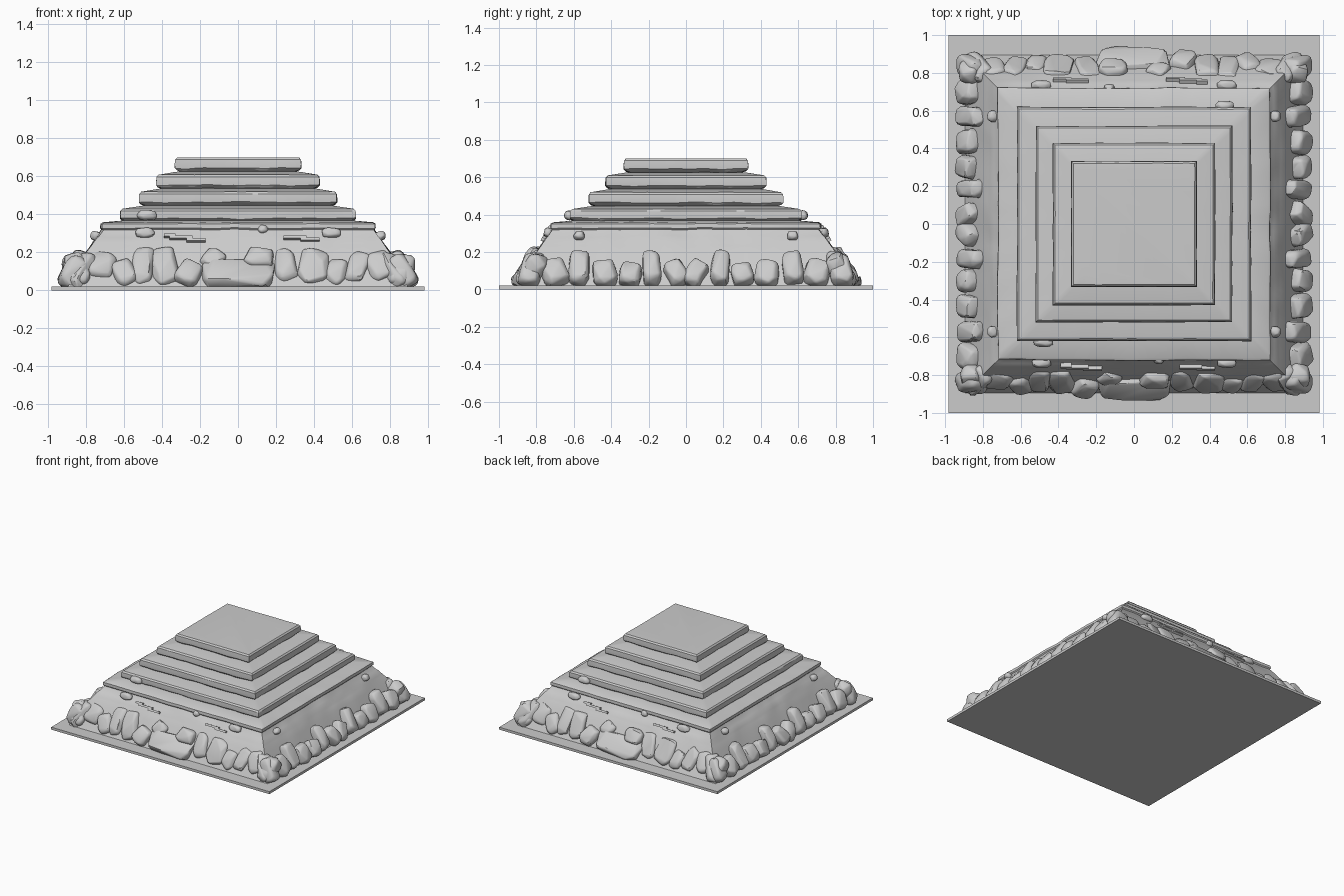
import bpy, bmesh, random
from math import pi, radians, cos, sin, atan2
from mathutils import Vector, Matrix, noise

if "Cube" in bpy.data.objects:
    bpy.data.objects.remove(bpy.data.objects["Cube"])

random.seed(7)
SEG = 40  # segments per side of the square rings


def new_object(name, bm):
    bmesh.ops.recalc_face_normals(bm, faces=bm.faces)
    me = bpy.data.meshes.new(name)
    bm.to_mesh(me)
    bm.free()
    ob = bpy.data.objects.new(name, me)
    bpy.context.collection.objects.link(ob)
    return ob


def square_ring(bm, h, z, wear, zwear):
    """One worn square outline of half width h."""
    ring = []
    for s in range(4):
        rot = Matrix.Rotation(s * pi / 2, 3, 'Z')
        for i in range(SEG):
            t = -1 + 2 * i / SEG
            p = rot @ Vector((t * h, -h, z))
            n = noise.noise(Vector((p.x * 4, p.y * 4, z * 5)))
            n2 = noise.noise(Vector((p.x * 9 + 5, p.y * 9, z * 9)))
            k = 1 + (n * .7 + n2 * .3) * wear / h
            ring.append(bm.verts.new((p.x * k, p.y * k, z + n2 * zwear)))
    return ring


def loft(name, profile):
    """Square loft through (half width, z, wear, height wear) rows."""
    bm = bmesh.new()
    rings = [square_ring(bm, *row) for row in profile]
    n = len(rings[0])
    for a, b in zip(rings, rings[1:]):
        for i in range(n):
            j = (i + 1) % n
            bm.faces.new((a[i], a[j], b[j], b[i]))
    bm.faces.new(rings[0][::-1])
    bm.faces.new(rings[-1])
    return new_object(name, bm)


def add_stone(bm, mat, size, power=.5, count=22):
    """Rough boulder: hull of jittered points on a rounded box, bevelled."""
    part = bmesh.new()
    for i in range(count):
        a = i * 2.39996 + random.uniform(-.25, .25)
        w = 1 - 2 * (i + .5) / count
        r = (1 - w * w) ** .5
        d = Vector((r * cos(a), w, r * sin(a)))
        p = Vector([(abs(c) ** power) * (1 if c > 0 else -1) * s / 2 * random.uniform(.88, 1.04)
                    for c, s in zip(d, size)])
        part.verts.new(p)
    res = bmesh.ops.convex_hull(part, input=part.verts)
    junk = {g for g in res['geom_interior'] + res['geom_unused'] if isinstance(g, bmesh.types.BMVert)}
    bmesh.ops.delete(part, geom=list(junk), context='VERTS')
    bmesh.ops.dissolve_limit(part, angle_limit=radians(14), verts=part.verts, edges=part.edges)
    bmesh.ops.bevel(part, geom=part.edges[:], offset=min(size) * .09, segments=2, profile=.5,
                    affect='EDGES', clamp_overlap=True)
    part.transform(mat)
    for v in part.verts:
        v.co.z = max(v.co.z, .012)
    tmp = bpy.data.meshes.new("tmp")
    part.to_mesh(tmp)
    part.free()
    bm.from_mesh(tmp)
    bpy.data.meshes.remove(tmp)


def on_side(angle, u, dist, z, tilt, roll=0):
    """Placement on the sloped wall facing -y, turned to the wanted side."""
    return (Matrix.Rotation(angle, 4, 'Z') @ Matrix.Translation((u, -dist, z))
            @ Matrix.Rotation(-tilt, 4, 'X') @ Matrix.Rotation(roll, 4, 'Y'))


def wall(z):
    return .905 - .56 * z


TILT = radians(30)

# thin ground plate
bm = bmesh.new()
bmesh.ops.create_cube(bm, size=1, matrix=Matrix.Translation((0, 0, .01)) @ Matrix.Diagonal((1.965, 2, .02, 1)))
new_object("base_plate", bm)

# sloping lower wall with its capping ledge
loft("lower_wall", [
    (.90, .01, 0, 0), (.86, .08, .01, 0), (.80, .2, .012, 0), (.775, .235, .012, .004),
    (.765, .25, .008, .004), (.745, .28, .008, .004), (.74, .285, .012, .004),
    (.715, .32, .012, .004), (.722, .328, .01, .004), (.72, .35, .01, .003),
    (.708, .357, .01, .003), (.58, .37, 0, 0)])

# four stepped slabs with undercut grooves and gently sloping treads
tiers = [(.62, .365, .43), (.52, .45, .52), (.43, .54, .61), (.333, .63, .70)]
for i, (h, zb, zt) in enumerate(tiers):
    last = i == len(tiers) - 1
    rows = [(h - .045, zb - .035, 0, 0), (h - .04, zb - .006, .012, .006), (h - .012, zb + .004, .012, .008),
            (h - .001, zb + .014, .006, .006), (h, (zb + zt) / 2, .004, .003), (h - .002, zt - .012, .003, 0),
            (h - .012, zt - .001, .003, .001)]
    rows += [(h - .03, zt, 0, 0)] if last else [(tiers[i + 1][0] - .02, zt + .016, 0, 0)]
    loft(f"step_slab_{i + 1}", rows)

# boulders leaning on the front and back: u, z, width, height, roll, extra push
front = [(-.85, .1, .13, .21, -.3, .0), (-.72, .12, .16, .18, .3, -.01), (-.60, .085, .13, .17, -.4, .0),
         (-.50, .12, .13, .24, .12, -.01), (-.385, .12, .15, .24, -.12, .0), (-.26, .085, .14, .17, .45, .02),
         (-.13, .15, .13, .13, .5, .0), (.11, .16, .17, .13, .1, .02), (.25, .12, .13, .23, -.15, -.01),
         (.40, .12, .17, .23, .1, .0), (.52, .085, .12, .17, .3, -.01), (.63, .11, .13, .21, .35, -.01),
         (.75, .12, .15, .19, -.3, -.005), (.86, .1, .13, .21, .3, .0)]
bm = bmesh.new()
for ang in (0, pi):
    for u, z, w, h, roll, push in front:
        add_stone(bm, on_side(ang, u, wall(z) - .025 + push, z, TILT, roll), (w, .125, h))
new_object("front_and_back_boulders", bm)

# broad fallen slab in the middle of front and back
bm = bmesh.new()
for ang in (0, pi):
    add_stone(bm, on_side(ang, .0, .85, .075, radians(38), .03), (.42, .13, .2), .4, 16)
new_object("fallen_slabs", bm)

# boulders on left and right, mirrored about the middle
side = [(.05, .08, .12, .17, .45), (.185, .11, .11, .22, .05), (.30, .075, .13, .14, -.2),
        (.435, .08, .14, .16, .15), (.57, .11, .12, .22, -.06), (.70, .085, .15, .17, .25),
        (.83, .095, .13, .2, -.2)]
bm = bmesh.new()
for ang in (pi / 2, -pi / 2):
    for m in (1, -1):
        for u, z, w, h, roll in side:
            add_stone(bm, on_side(ang, u * m, wall(z) + .012, z, TILT, roll * m), (w, .13, h))
new_object("side_boulders", bm)

# boulders wrapping the four corners
bm = bmesh.new()
for k in range(4):
    add_stone(bm, on_side(pi / 4 + k * pi / 2, 0, 1.165, .1, radians(39), 0), (.13, .12, .24))
new_object("corner_boulders", bm)

# small stones set in the wall and first slab
bm = bmesh.new()
for ang in (0, pi):
    for u, z, d, w, h in [(-.49, .303, .735, .115, .06), (.49, .303, .735, .115, .06),
                          (.13, .32, .715, .06, .05), (-.48, .395, .625, .115, .06)]:
        add_stone(bm, on_side(ang, u, d, z, .3), (w, .06, h), .75)
    for u in (-.57, .57):
        add_stone(bm, on_side(ang + pi / 2, u, .745, .285, .4), (.065, .07, .055), .7)
new_object("embedded_pebbles", bm)

# thin brick courses showing through the wall
bm = bmesh.new()
for ang in (0, pi):
    for u, z, w in [(-.30, .275, .12), (.30, .275, .12), (-.36, .285, .06), (.38, .265, .1), (-.22, .262, .1)]:
        mat = on_side(ang, u, .756 - (z - .27) * .6, z, .5) @ Matrix.Diagonal((w, .03, .016, 1))
        bmesh.ops.create_cube(bm, size=1, matrix=mat)
new_object("exposed_bricks", bm)

# smooth shading with sharp edges kept
for ob in bpy.context.collection.objects:
    ob.select_set(True)
    bpy.context.view_layer.objects.active = ob
bpy.ops.object.shade_smooth_by_angle(angle=radians(30))
